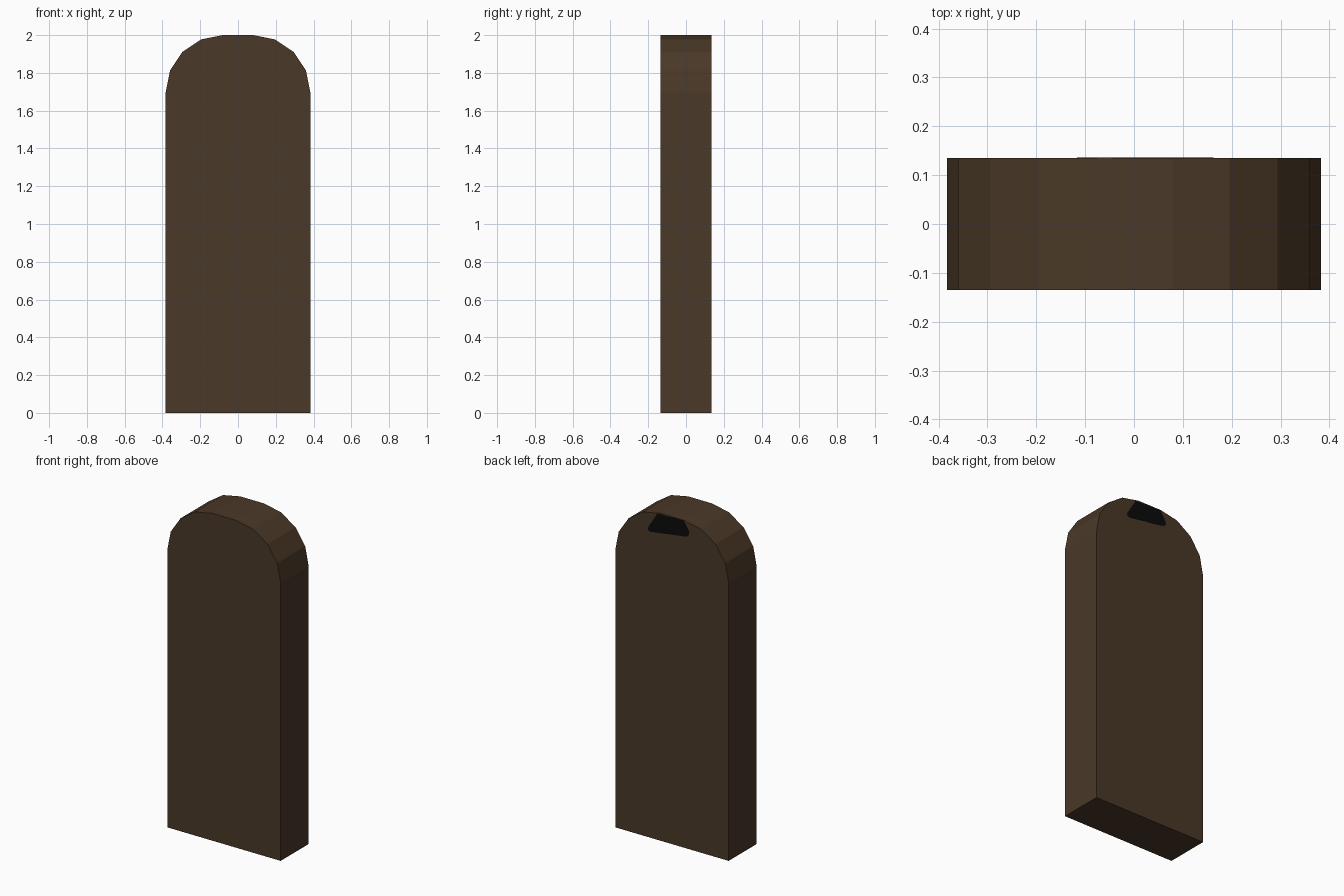
import bpy, bmesh, math

if "Cube" in bpy.data.objects:
    bpy.data.objects.remove(bpy.data.objects["Cube"])

def material(name, rgb):
    m = bpy.data.materials.new(name)
    m.diffuse_color = (*rgb, 1.0)
    m.use_nodes = True
    m.node_tree.nodes["Principled BSDF"].inputs["Base Color"].default_value = m.diffuse_color
    return m

def extruded(name, outline, y0, y1, mat):
    """Extrude an (x, z) outline along y from y0 to y1."""
    bm = bmesh.new()
    face = bm.faces.new([bm.verts.new((x, y0, z)) for x, z in outline])
    ext = bmesh.ops.extrude_face_region(bm, geom=[face])
    verts = [g for g in ext["geom"] if isinstance(g, bmesh.types.BMVert)]
    bmesh.ops.translate(bm, vec=(0, y1 - y0, 0), verts=verts)
    bmesh.ops.recalc_face_normals(bm, faces=bm.faces)
    mesh = bpy.data.meshes.new(name)
    bm.to_mesh(mesh)
    bm.free()
    mesh.materials.append(mat)
    obj = bpy.data.objects.new(name, mesh)
    bpy.context.collection.objects.link(obj)
    return obj

brown = material("dark brown", (0.068, 0.040, 0.020))
black = material("black", (0.003, 0.003, 0.003))

# slab with two rounded top corners, four facets each
W, D, H, R, N = 0.383, 0.135, 2.0, 0.303, 4
arc = [(W - R + R * math.cos(a), H - R + R * math.sin(a))
       for a in (math.pi / 2 * i / N for i in range(N + 1))]
right = [(W, 0)] + arc
outline = right + [(-x, z) for x, z in reversed(right)]
extruded("slab", outline, -D, D, brown)

# tilted black patch near the top of the back
patch = [(0.10, 1.992), (0.157, 1.90), (0.163, 1.877), (0.15, 1.869),
         (-0.10, 1.905), (-0.117, 1.922), (-0.113, 1.94), (-0.075, 1.998)]
extruded("back_patch", patch, D - 0.002, D + 0.001, black)
